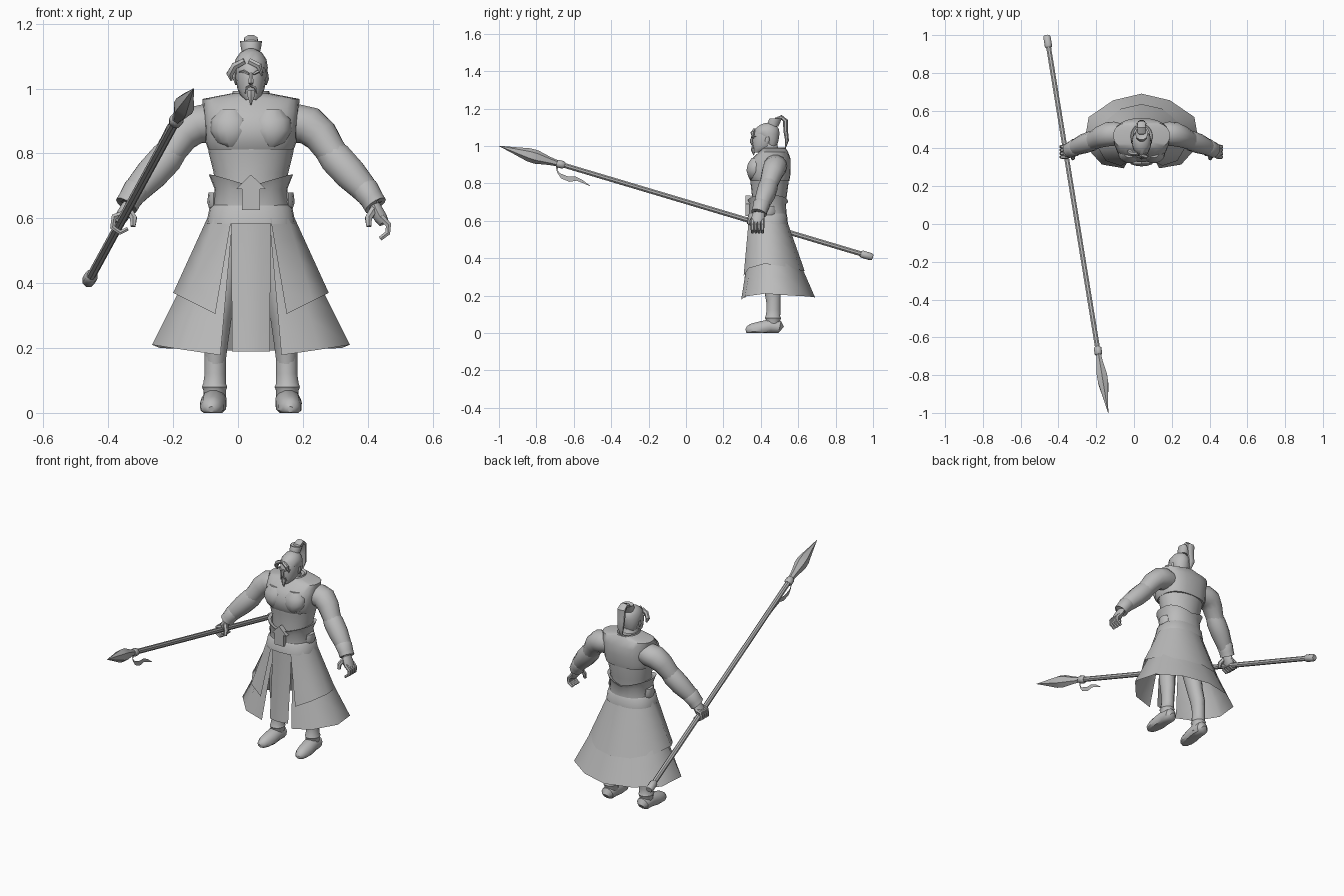
import bpy, bmesh, math
from mathutils import Vector

CX = 0.04  # body centre line
grey = bpy.data.materials.new("plain_grey")
grey.diffuse_color = (0.5, 0.5, 0.5, 1)


def make(name, verts, faces, angle=40):
    me = bpy.data.meshes.new(name)
    me.from_pydata([tuple(v) for v in verts], [], faces)
    bm = bmesh.new()
    bm.from_mesh(me)
    bmesh.ops.recalc_face_normals(bm, faces=bm.faces)
    bm.to_mesh(me)
    bm.free()
    me.materials.append(grey)
    ob = bpy.data.objects.new(name, me)
    bpy.context.collection.objects.link(ob)
    bpy.ops.object.select_all(action='DESELECT')
    ob.select_set(True)
    bpy.context.view_layer.objects.active = ob
    bpy.ops.object.shade_smooth_by_angle(angle=math.radians(angle))
    return ob


def skin(name, rings, caps=True, closed=True, angle=40):
    """Join equal rings of points into a surface."""
    n = len(rings[0])
    verts = [p for r in rings for p in r]
    faces = []
    for i in range(len(rings) - 1):
        for j in range(n if closed else n - 1):
            k = (j + 1) % n
            faces.append((i * n + j, i * n + k, (i + 1) * n + k, (i + 1) * n + j))
    if caps:
        faces += [tuple(range(n))[::-1], tuple(range((len(rings) - 1) * n, len(rings) * n))]
    return make(name, verts, faces, angle)


def loft(name, rows, n=20, p=1.0, caps=True, x=CX):
    """Stack of level rings: (z, half width, front y, back y)."""
    rings = []
    for z, hx, yf, yb in rows:
        ring = []
        for j in range(n):
            a = 2 * math.pi * j / n
            c, s = math.cos(a), math.sin(a)
            ring.append((x + hx * math.copysign(abs(c) ** p, c),
                         (yf + yb) / 2 + (yb - yf) / 2 * math.copysign(abs(s) ** p, s), z))
        rings.append(ring)
    return skin(name, rings, caps)


def tube(name, path, n=10, flat=1.0, ref=(0, 1, 0), side=None, floor=False):
    """Sweep along (x, y, z, r); side=+1/-1 offsets and mirrors about the body centre."""
    pts = [Vector(q[:3]) for q in path]
    if side:
        pts = [Vector((CX + side * q.x, q.y, q.z)) for q in pts]
    rings = []
    for i, c in enumerate(pts):
        t = (pts[min(i + 1, len(pts) - 1)] - pts[max(i - 1, 0)]).normalized()
        u = t.cross(Vector(ref)).normalized()
        v = u.cross(t)
        r = path[i][3]
        ring = []
        for j in range(n):
            a = 2 * math.pi * (j + 0.5) / n
            q = c + u * r * flat * math.cos(a) + v * r * math.sin(a)
            if floor:
                q.z = max(q.z, 0)
            ring.append(q)
        rings.append(ring)
    return skin(name, rings)


# torso, breast armour and waist
loft("torso", [(.56, .115, .345, .53), (.66, .11, .345, .53), (.74, .115, .352, .54),
               (.80, .13, .345, .548), (.87, .14, .34, .55), (.93, .14, .36, .55),
               (.97, .09, .40, .54), (.985, .05, .42, .52)])
loft("chest_armour", [(.812, .132, .345, .552), (.835, .14, .333, .557), (.88, .142, .328, .56),
                      (.93, .147, .35, .56), (.968, .15, .392, .545), (.985, .062, .405, .535)], 24, .8)
for s in (1, -1):
    loft("chest_muscle", [(.82, .015, .345, .39), (.835, .045, .332, .41), (.87, .063, .322, .42),
                          (.905, .06, .33, .42), (.935, .035, .35, .42)], 14, x=CX + s * .062)
loft("collar", [(.975, .062, .392, .53), (.992, .056, .402, .53), (.985, .045, .41, .52)], 20, caps=False)
loft("peplum", [(.582, .138, .325, .545), (.632, .128, .332, .54), (.645, .112, .342, .53)], 24, .85, False)
belt = loft("belt", [(.635, .118, .338, .537), (.69, .112, .337, .535), (.735, .13, .328, .546),
                     (.73, .115, .35, .53)], 24, .85, False)
for v in belt.data.vertices:  # belt rim dips in front and behind
    if v.co.z > .72:
        v.co.z -= .035 * max(0, 1 - abs(v.co.x - CX) / .12)
plate = [(-.028, .625), (.028, .625), (.028, .69), (.046, .69), (0, .735), (-.046, .69), (-.028, .69)]
skin("buckle", [[(CX + x, y, z) for x, z in plate] for y in (.318, .345)], angle=20)
for s in (1, -1):
    loft("belt_knot", [(.63, .014, .41, .47), (.65, .02, .40, .48), (.68, .016, .41, .47)], 8,
         x=CX + s * .115)

# two skirt layers, open at the front: half outlines from front slit to back
waist = [(.06, .335, .60), (.115, .37, .60), (.135, .44, .60), (.11, .50, .60), (.06, .53, .60), (0, .54, .60)]
inner = [(.058, .36, .58), (.10, .385, .58), (.12, .44, .58), (.10, .49, .58), (.05, .515, .58), (0, .52, .58)]
upper = [(.11, .308, .305), (.19, .335, .345), (.24, .42, .37), (.21, .53, .355), (.11, .61, .335), (0, .635, .33)]
lower = [(.094, .295, .178), (.21, .315, .195), (.305, .42, .21), (.28, .566, .20), (.15, .655, .195), (0, .69, .19)]


def skirt(name, top, hem):
    rings = []
    for k in range(5):
        t = k / 4
        half = [Vector(a).lerp(Vector(b), t) for a, b in zip(top, hem)]
        full = half + [Vector((-p.x, p.y, p.z)) for p in half[-2::-1]]
        rings.append([p + Vector((CX, 0, 0)) for p in full])
    skin(name, rings, False, False, 60)


skirt("upper_skirt", waist, upper)
skirt("lower_skirt", inner, lower)
panel = [(-.06, .012), (-.03, .003), (0, 0), (.03, .003), (.06, .012)]
skin("front_panel", [[(CX + x * w, y + d, z) for x, d in panel]
                     for z, y, w in ((.61, .333, 1), (.45, .326, 1), (.19, .305, .97))], False, False)

for s in (1, -1):
    # legs and boots
    tube("leg", [(.06, .44, .58, .065), (.08, .44, .42, .06), (.10, .45, .29, .048),
                 (.108, .465, .21, .044), (.11, .468, .14, .036)], 12, .85, side=s)
    tube("boot_shaft", [(.11, .468, .19, .038), (.11, .468, .12, .038), (.112, .465, .09, .04),
                        (.112, .465, .08, .045), (.112, .465, .07, .04), (.112, .46, .02, .04)],
         12, .9, side=s)
    tube("boot_foot", [(.113, .512, .02, .018), (.113, .50, .03, .036), (.114, .45, .035, .04),
                       (.117, .40, .022, .041), (.12, .355, .016, .036), (.122, .33, .013, .025),
                       (.122, .32, .01, .01)], 12, 1, (0, 0, 1), s, True)
    # arms: shoulder, bicep, sleeve and cuff
    tube("upper_arm", [(.10, .475, .895, .055), (.145, .478, .892, .064), (.18, .475, .885, .064),
                       (.215, .462, .855, .058), (.245, .447, .81, .051), (.285, .43, .76, .044)],
         14, .95, side=s)
    tube("sleeve", [(.235, .45, .815, .044), (.262, .44, .785, .053), (.305, .425, .738, .052),
                    (.345, .408, .695, .044), (.37, .398, .66, .034)], 12, side=s)
    tube("cuff", [(.345, .408, .70, .04), (.352, .405, .69, .047), (.372, .396, .66, .042),
                  (.384, .39, .64, .042), (.382, .39, .645, .03)], 12, .9, side=s)
    tube("palm", [(.375, .393, .655, .026), (.385, .388, .63, .033), (.398, .383, .605, .036),
                  (.41, .38, .585, .028)], 10, .6, side=s)
    # fingers hang open on one side and close on the shaft on the other
    curl = ([(.40, .605), (.424, .58), (.422, .555), (.398, .537)] if s > 0 else
            [(.39, .615), (.422, .605), (.427, .572), (.403, .556), (.38, .568)])
    for k in range(4):
        y = .355 + k * .018
        tube("finger", [(x, y, z, .0115 - .0012 * i) for i, (x, z) in enumerate(curl)], 6, side=s)
    tube("thumb", [(.38, .37, .63, .013), (.362, .352, .60, .012), (.364, .345, .575, .009)], 6, side=s)
    # ears, brows and eyes
    tube("ear", [(.046, .43, 1.012, .006), (.05, .435, 1.03, .012), (.049, .438, 1.05, .008)], 6, .5, side=s)
    tube("brow", [(.007, .351, 1.045, .004), (.022, .354, 1.053, .005), (.036, .372, 1.05, .003)], 5, side=s)
    tube("moustache", [(.002, .352, 1.008, .004), (.013, .356, 1.003, .004), (.018, .362, .985, .002)], 5, side=s)

# head and hair
loft("neck", [(.94, .055, .415, .525), (.97, .042, .40, .50), (1.02, .038, .39, .485)], 14)
loft("head", [(.965, .016, .362, .40), (.98, .033, .36, .45), (1.0, .042, .357, .47),
              (1.03, .047, .355, .487), (1.06, .048, .358, .493), (1.09, .044, .372, .49),
              (1.11, .03, .40, .472), (1.12, .008, .43, .45)], 16)
loft("hair_cap", [(1.0, .036, .43, .485), (1.03, .049, .415, .495), (1.065, .052, .365, .50),
                  (1.09, .048, .368, .497), (1.112, .033, .395, .48), (1.123, .01, .425, .455)], 16)
tube("nose", [(CX, .356, 1.05, .004), (CX, .349, 1.03, .008), (CX, .35, 1.02, .009), (CX, .357, 1.014, .005)], 6)
tube("beard", [(CX, .362, .995, .012), (CX, .36, .978, .013), (CX, .362, .95, .002)], 6)
tube("side_lock", [(CX - .02, .372, 1.085, .01), (CX - .05, .375, 1.07, .012),
                   (CX - .065, .385, 1.045, .012), (CX - .06, .39, 1.025, .004)], 6)
tube("front_lock", [(CX - .005, .365, 1.085, .01), (CX + .025, .355, 1.07, .011), (CX + .035, .36, 1.04, .003)], 6)
loft("hair_ring", [(1.105, .026, .435, .495), (1.125, .031, .435, .505), (1.147, .034, .445, .515),
                   (1.14, .022, .455, .505)], 10)
tube("ponytail", [(CX, .475, 1.115, .018), (CX, .485, 1.142, .022), (CX, .51, 1.153, .022),
                  (CX, .532, 1.135, .025), (CX, .533, 1.08, .022), (CX, .54, 1.03, .019),
                  (CX, .53, .985, .004)], 8, .6, (1, 0, 0))

# spear, placed along its axis by distance fraction
butt, tip = Vector((-.462, .997, .405)), Vector((-.137, -1.0, 1.0))


def along(name, rows, n, flat=1.0):
    tube(name, [(*butt.lerp(tip, t), r) for t, r in rows], n, flat, (0, 0, 1))


along("spear_shaft", [(.01, .014), (.5, .014), (.86, .014)], 8)
along("spear_butt", [(0, .016), (.004, .021), (.028, .021), (.032, .015)], 8)
along("spear_collar", [(.825, .016), (.829, .022), (.842, .022), (.846, .016)], 8)
along("spear_blade", [(.842, .016), (.865, .022), (.90, .037), (.92, .036), (.96, .018), (1, .001)], 6, .85)
wave = [(-.69, .895, .012), (-.695, .87, .013), (-.675, .84, .014), (-.63, .822, .014),
        (-.59, .825, .011), (-.555, .81, .009), (-.515, .787, .002)]
skin("spear_ribbon", [[(-.19 + e, y, z + w), (-.19 + e, y + w * .5, z - w)]
                      for e in (0,) for y, z, w in wave], False, False)
